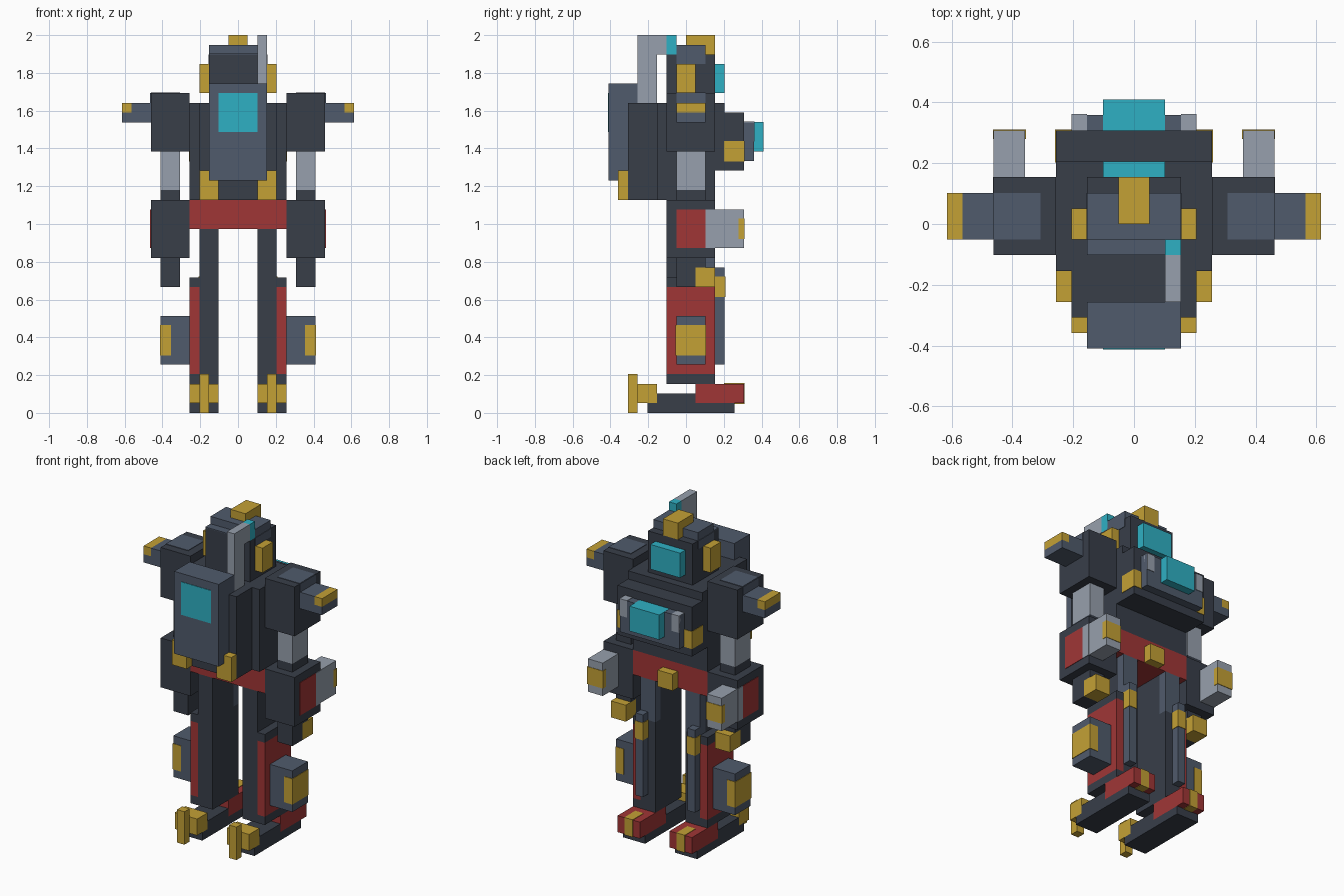
import bpy
import bmesh

cube = bpy.data.objects.get("Cube")
if cube:
    bpy.data.objects.remove(cube, do_unlink=True)

U = 2 / 39      # one block of the modelling grid
PAINT = 0.06    # how far a painted patch stands proud, in blocks


def material(name, rgb):
    """Flat material from display values, converted to linear."""
    linear = [((c / 255 + 0.055) / 1.055) ** 2.4 for c in rgb] + [1]
    m = bpy.data.materials.new(name)
    m.use_nodes = True
    m.diffuse_color = linear
    bsdf = m.node_tree.nodes["Principled BSDF"]
    bsdf.inputs["Base Color"].default_value = linear
    bsdf.inputs["Roughness"].default_value = 0.8
    return m


DARK = material("dark armour", (56, 62, 73))
SLATE = material("slate armour", (80, 91, 108))
GOLD = material("gold trim", (196, 161, 53))
RED = material("red armour", (160, 54, 54))
LIGHT = material("light grey metal", (151, 160, 173))
CYAN = material("cyan glass", (47, 176, 196))


def box(name, mat, x, y, z, grow=0):
    """Box from (low, high) ranges in blocks; grow makes it a painted patch."""
    spans = [(a - grow, b + grow) for a, b in (x, y, z)]
    bm = bmesh.new()
    bmesh.ops.create_cube(bm, size=1)
    for v in bm.verts:
        v.co = [U * ((a + b) / 2 + c * (b - a)) for c, (a, b) in zip(v.co, spans)]
    mesh = bpy.data.meshes.new(name)
    bm.to_mesh(mesh)
    bm.free()
    mesh.materials.append(mat)
    obj = bpy.data.objects.new(name, mesh)
    bpy.context.collection.objects.link(obj)
    return obj


def pair(name, mat, x, y, z, grow=0):
    """The same box on both sides."""
    box("left_" + name, mat, x, y, z, grow)
    box("right_" + name, mat, (-x[1], -x[0]), y, z, grow)


# Head
box("head", DARK, (-3, 3), (-2, 3), (32, 37))
box("head_ridge", SLATE, (-3, 3), (-1, 2), (37, 38))
box("head_top_patch", SLATE, (-3, 2), (-2, -1), (37, 37.1))
pair("temple_patch", SLATE, (3, 3 + PAINT), (-1, 2), (36, 37))
box("head_crest", GOLD, (-1, 1), (0, 3), (37, 39))
pair("ear", GOLD, (3, 4), (-1, 1), (33, 36))
box("visor", CYAN, (-2, 2), (3, 4), (33, 36))

# Mast beside the head
box("mast", LIGHT, (2, 3), (-5, -3), (32, 39))
box("mast_arm", LIGHT, (2, 3), (-3, -2), (37, 39))
box("mast_lens", CYAN, (2, 3), (-2, -1), (37, 39))

# Torso
box("torso", DARK, (-5, 5), (-3, 3), (22, 32))
box("torso_pack_mount", DARK, (-4, 4), (-6, -3), (22, 32))
box("collar", DARK, (-5, 5), (3, 4), (25, 32))
box("chest", DARK, (-5, 5), (4, 6), (25, 31))
pair("chest_corner", GOLD, (4, 5), (4, 6), (26, 28), PAINT)
box("chest_plate", SLATE, (-4, 4), (6, 7), (26, 30))
pair("chest_vent", LIGHT, (3, 4), (6.5, 7 + PAINT), (28, 30 + PAINT))
pair("chest_vent_top", LIGHT, (3, 4), (6, 7), (30, 30 + PAINT))
box("chest_window", CYAN, (-2, 2), (6, 8), (27, 30.02))

# Pack
box("pack", SLATE, (-3, 3), (-8, -5), (24, 34))
box("pack_window", CYAN, (-2, 2), (-8 - PAINT, -8), (29, 33))
pair("thruster", GOLD, (2, 4), (-7, -5), (22, 25))

# Pelvis
box("pelvis", RED, (-5, 5), (-2, 3), (19, 22))
box("buckle", GOLD, (-1, 1), (3, 4), (19, 21))

# Shoulders and side cannons
pair("shoulder", DARK, (5, 9), (-2, 3), (27, 33))
pair("shoulder_top_patch", SLATE, (6, 9), (-1, 2), (33, 33 + PAINT))
pair("shoulder_side_patch", SLATE, (9, 9 + PAINT), (-1, 2), (32, 33))
pair("cannon", SLATE, (9, 11), (-1, 2), (30, 32))
pair("cannon_tip_base", SLATE, (11, 12), (-1, 2), (30, 31))
pair("cannon_tip", GOLD, (11, 12), (-1, 2), (31, 32))

# Arms
pair("upper_arm", LIGHT, (6, 8), (-1, 2), (23, 27))
pair("elbow", DARK, (6, 8), (-1, 2), (22, 23))
pair("forearm", DARK, (5, 9), (-2, 3), (16, 22))
pair("forearm_patch", RED, (9, 9 + PAINT), (-1, 2), (17, 21))
pair("forearm_block_root", LIGHT, (9, 9 + PAINT), (2, 3), (17, 21))
pair("forearm_block", LIGHT, (7, 9), (3, 6), (17, 21))
pair("forearm_block_tip", GOLD, (7, 9), (5.5, 6), (18, 20), PAINT)
pair("hand", DARK, (6, 8), (-1, 1), (13, 16))
pair("wrist", DARK, (6, 8), (1, 2), (15, 16))
pair("knuckles", GOLD, (6, 8), (1, 3), (13, 15))

# Legs
pair("thigh", DARK, (2, 4), (-2, 2), (14, 19))
pair("thigh_panel", SLATE, (2, 4), (2, 3), (14, 19))
pair("shin", DARK, (2, 4), (-2, 3), (3, 14))
pair("outer_shin_cap", DARK, (4, 5), (-2, 3), (13, 14))
pair("outer_shin", RED, (4, 5), (-2, 3), (4, 13))
pair("outer_shin_base", DARK, (4, 5), (-2, 3), (3, 4))
pair("shin_rail", SLATE, (3, 4), (3, 4), (5, 15))
pair("knee_patch", GOLD, (3, 4), (3, 4), (12, 14), PAINT)
pair("leg_pod", SLATE, (5, 8), (-1, 2), (5, 10))
pair("leg_pod_band", GOLD, (7, 8), (-1, 2), (6, 9), PAINT)

# Feet
pair("sole", DARK, (2, 5), (-4, 5), (0, 1))
pair("instep", DARK, (2, 5), (-3, 1), (1, 2))
pair("toe", RED, (2, 5), (1, 6), (1, 3))
pair("toe_stripe", GOLD, (3, 4), (4, 6), (1, 3), PAINT)
pair("heel", GOLD, (2, 5), (-5, -3), (1, 3))
pair("heel_spur", GOLD, (3, 4), (-6, -5), (0, 4))
